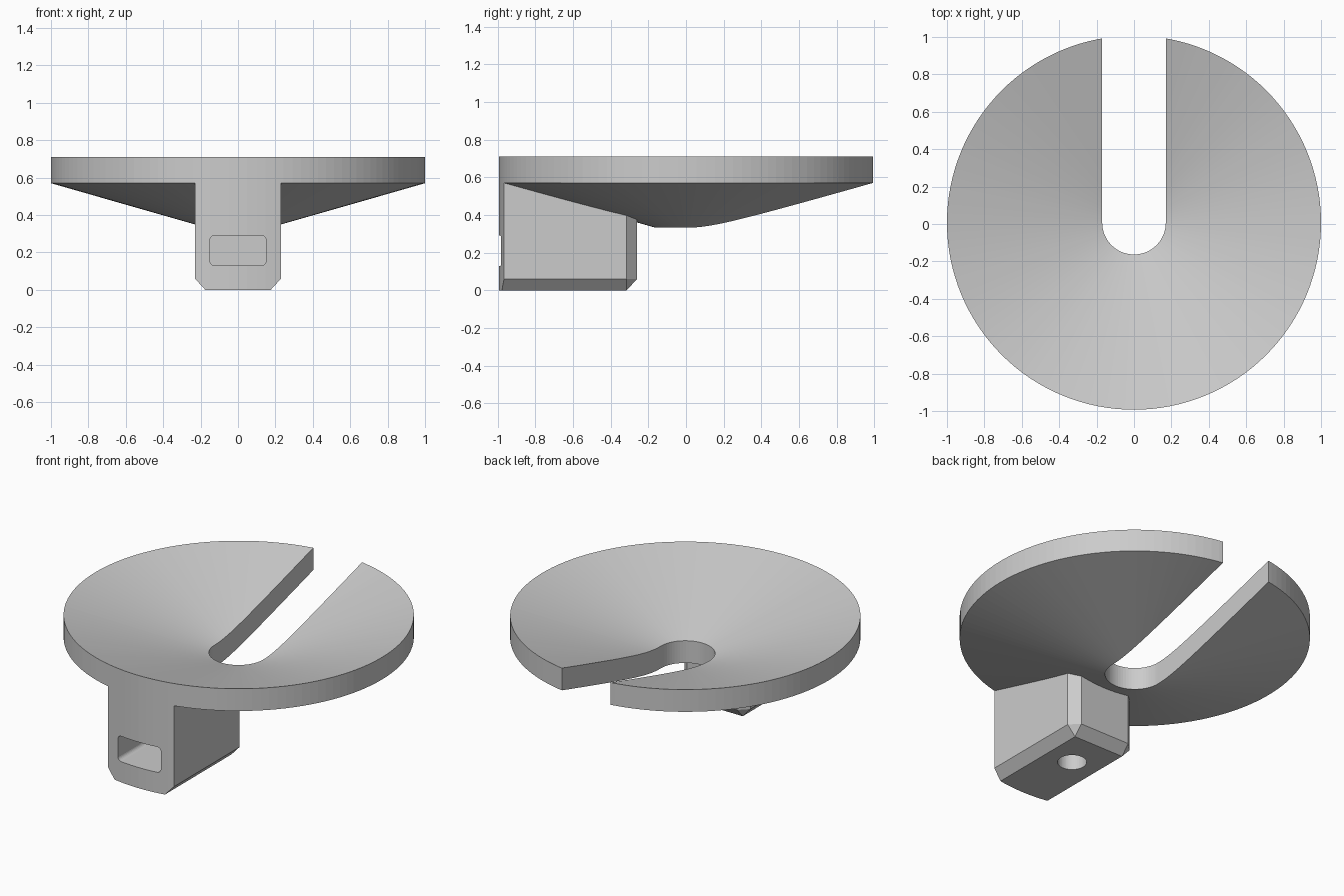
import bpy, bmesh, math

cube = bpy.data.objects.get("Cube")
if cube:
    bpy.data.objects.remove(cube, do_unlink=True)

CY = 0.007      # centre of the dish in y
SEGS = 128

grey = bpy.data.materials.new("light grey")
grey.use_nodes = True
colour = (0.6, 0.6, 0.6, 1)
grey.diffuse_color = colour
grey.node_tree.nodes["Principled BSDF"].inputs["Base Color"].default_value = colour


def finish(name, bm, helper=False):
    bmesh.ops.recalc_face_normals(bm, faces=bm.faces)
    mesh = bpy.data.meshes.new(name)
    bm.to_mesh(mesh)
    bm.free()
    mesh.materials.append(grey)
    ob = bpy.data.objects.new(name, mesh)
    bpy.context.collection.objects.link(ob)
    if helper:
        ob.hide_render = True
        ob.hide_viewport = True
        ob.display_type = 'WIRE'
    return ob


def lathe(name, profile, helper=False):
    """Solid turned from a profile that starts and ends on the axis."""
    bm = bmesh.new()
    verts = [bm.verts.new((r, CY, z)) for r, z in profile]
    edges = [bm.edges.new(pair) for pair in zip(verts, verts[1:])]
    bmesh.ops.spin(bm, geom=verts + edges, cent=(0, CY, 0), axis=(0, 0, 1),
                   angle=math.tau, steps=SEGS)
    bmesh.ops.remove_doubles(bm, verts=bm.verts, dist=0.0001)
    return finish(name, bm, helper)


def prism(name, outline, start, end, helper=True):
    """Closed outline extruded from start to end."""
    bm = bmesh.new()
    face = bm.faces.new([bm.verts.new([a + s for a, s in zip(p, start)]) for p in outline])
    out = bmesh.ops.extrude_face_region(bm, geom=[face])
    moved = [v for v in out["geom"] if isinstance(v, bmesh.types.BMVert)]
    bmesh.ops.translate(bm, verts=moved, vec=[e - s for e, s in zip(end, start)])
    return finish(name, bm, helper)


def hull(name, points):
    bm = bmesh.new()
    for p in points:
        bm.verts.new(p)
    bmesh.ops.convex_hull(bm, input=bm.verts)
    return finish(name, bm)


def arc(radius, a0, a1, steps):
    for i in range(steps + 1):
        a = math.radians(a0 + (a1 - a0) * i / steps)
        yield radius * math.cos(a), radius * math.sin(a)


def boolean(target, tool, operation):
    mod = target.modifiers.new(tool.name, 'BOOLEAN')
    mod.operation = operation
    mod.solver = 'EXACT'
    mod.object = tool


# Shallow conical dish with a vertical rim
dish = lathe("dish", [(0, 0.284), (1, 0.57), (1, 0.71), (0, 0.424)])

# Mounting block: bevelled on its base and rear corners
points = []
for s in (-1, 1):
    points += [(s * 0.175, y, 0) for y in (-1.2, -0.315)]
    for z in (0.06, 0.8):
        points += [(s * 0.23, -1.2, z), (s * 0.23, -0.315, z), (s * 0.175, -0.26, z)]
block = hull("mounting_block", points)

# Trim the block to the rim curve and the underside of the dish
trim = lathe("block_trim", [(0, 0), (1, 0), (1, 0.64), (0, 0.354)], helper=True)
boolean(block, trim, 'INTERSECT')

# Nut pocket entering from the front
corners = [(0.125, 0.265, 0), (-0.125, 0.265, 90), (-0.125, 0.155, 180), (0.125, 0.155, 270)]
outline = [(cx + x, 0, cz + z) for cx, cz, a in corners for x, z in arc(0.025, a, a + 90, 6)]
pocket = prism("nut_pocket_cutter", outline, (0, -1.2, 0), (0, -0.4, 0))
boolean(block, pocket, 'DIFFERENCE')

# Screw hole rising from the base into the pocket
ring = [(x, y, 0) for x, y in arc(0.083, 0, 352.5, 47)]
hole = prism("screw_hole_cutter", ring, (0, -0.55, -0.1), (0, -0.55, 0.2))
boolean(block, hole, 'DIFFERENCE')

# Slot from the centre of the dish out through the back
slot_outline = [(0.17, 1.3, 0), (-0.17, 1.3, 0)]
slot_outline += [(x, y, 0) for x, y in arc(0.17, 180, 360, 32)]
slot = prism("slot_cutter", slot_outline, (0, CY, 0.1), (0, CY, 1))

# Join the block to the dish and cut the slot
boolean(dish, block, 'UNION')
boolean(dish, slot, 'DIFFERENCE')

# Bake the joined shape and drop the construction pieces
bpy.context.view_layer.update()
graph = bpy.context.evaluated_depsgraph_get()
baked = bpy.data.meshes.new_from_object(dish.evaluated_get(graph))
dish.modifiers.clear()
dish.data = baked
dish.name = "dish_with_mount"
for helper in (block, trim, pocket, hole, slot):
    bpy.data.objects.remove(helper, do_unlink=True)
